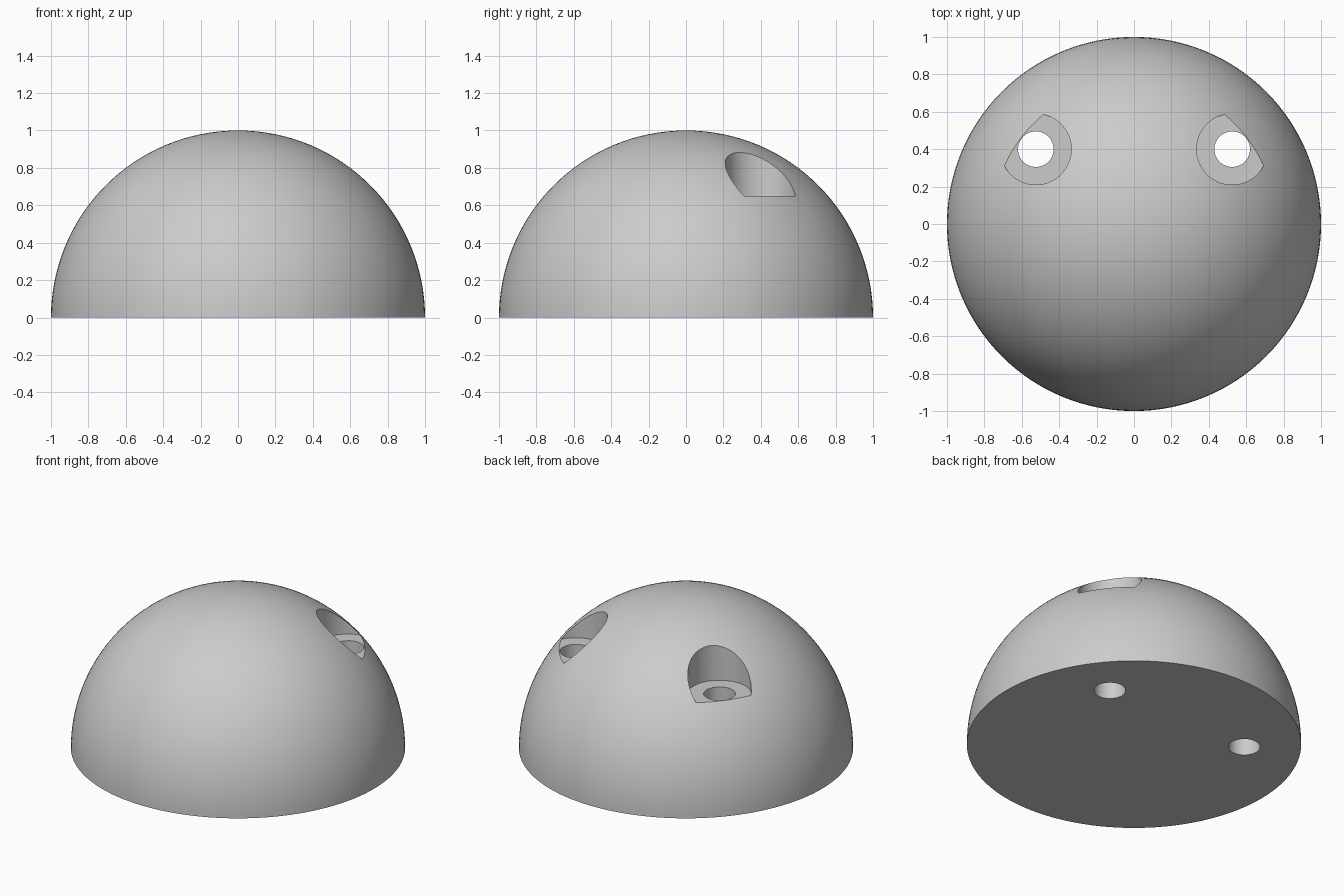
import bpy, bmesh, math

cube = bpy.data.objects.get("Cube")
if cube:
    bpy.data.objects.remove(cube, do_unlink=True)

HOLE_X, HOLE_Y = 0.525, 0.40
HOLE_R, POCKET_R, POCKET_FLOOR = 0.095, 0.19, 0.65

grey = bpy.data.materials.new("plain grey")
grey.use_nodes = True
color = (0.6, 0.6, 0.6, 1)
grey.diffuse_color = color
grey.node_tree.nodes["Principled BSDF"].inputs["Base Color"].default_value = color

# Solid dome: a sphere cut at the ground and capped
bm = bmesh.new()
bmesh.ops.create_uvsphere(bm, u_segments=128, v_segments=64, radius=1)
cut = bmesh.ops.bisect_plane(bm, geom=bm.verts[:] + bm.edges[:] + bm.faces[:],
                             dist=1e-4, plane_co=(0, 0, 0), plane_no=(0, 0, 1),
                             clear_inner=True)
rim = [e for e in bm.edges if e.is_boundary]
bmesh.ops.contextual_create(bm, geom=rim)
bmesh.ops.recalc_face_normals(bm, faces=bm.faces[:])
mesh = bpy.data.meshes.new("dome")
bm.to_mesh(mesh)
bm.free()
dome = bpy.data.objects.new("dome", mesh)
bpy.context.collection.objects.link(dome)
mesh.materials.append(grey)


def drill(name, x, radius, bottom, top):
    """Subtract a vertical cylinder from the dome."""
    bpy.ops.mesh.primitive_cylinder_add(vertices=64, radius=radius, depth=top - bottom,
                                        location=(x, HOLE_Y, (top + bottom) / 2))
    cutter = bpy.context.object
    cutter.name = name
    cutter.data.materials.append(grey)
    cutter.hide_render = True
    mod = dome.modifiers.new(name, 'BOOLEAN')
    mod.operation = 'DIFFERENCE'
    mod.solver = 'EXACT'
    mod.object = cutter
    bpy.context.view_layer.objects.active = dome
    bpy.ops.object.modifier_apply(modifier=name)
    bpy.data.objects.remove(cutter, do_unlink=True)


# Screw pockets and through holes on both sides
for side, sign in (("left", 1), ("right", -1)):
    drill(side + "_pocket", sign * HOLE_X, POCKET_R, POCKET_FLOOR, 1.5)
    drill(side + "_hole", sign * HOLE_X, HOLE_R, -0.5, 1.2)

bpy.ops.object.select_all(action='DESELECT')
dome.select_set(True)
bpy.context.view_layer.objects.active = dome
bpy.ops.object.shade_smooth_by_angle(angle=math.radians(25))
